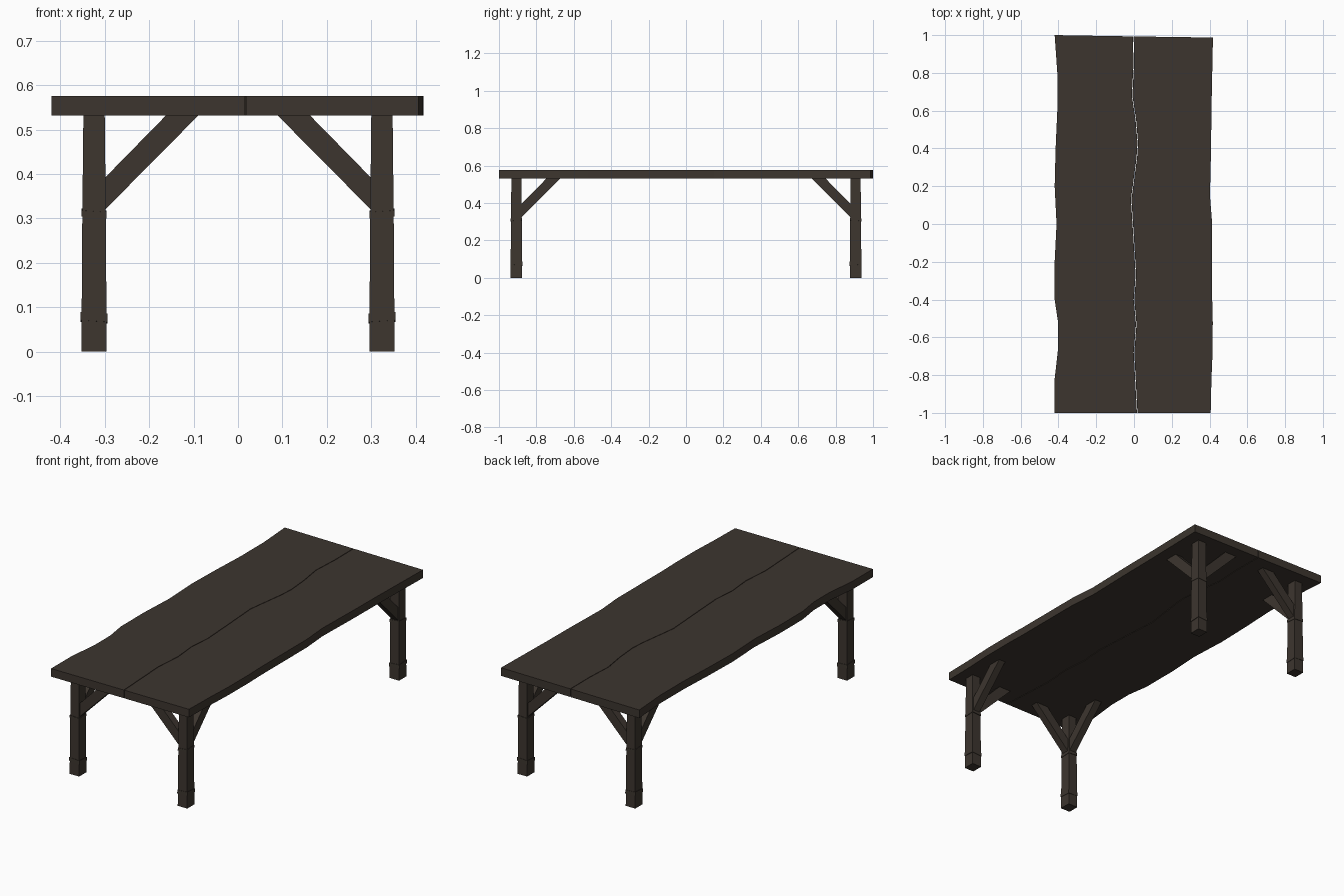
import bpy, bmesh, math
from mathutils import Matrix, Vector

if "Cube" in bpy.data.objects:
    bpy.data.objects.remove(bpy.data.objects["Cube"])

wood = bpy.data.materials.new("dark wood")
wood.diffuse_color = (0.046, 0.036, 0.028, 1)
wood.use_nodes = True
wood.node_tree.nodes["Principled BSDF"].inputs["Base Color"].default_value = wood.diffuse_color
Z0, Z1 = 0.532, 0.576


def finish(name, bm):
    bmesh.ops.recalc_face_normals(bm, faces=bm.faces)
    me = bpy.data.meshes.new(name)
    bm.to_mesh(me)
    bm.free()
    me.materials.append(wood)
    ob = bpy.data.objects.new(name, me)
    bpy.context.collection.objects.link(ob)
    return ob


def prism(name, outline, depth):
    """Extrude a closed 3D outline along a vector."""
    bm = bmesh.new()
    f = bm.faces.new([bm.verts.new(p) for p in outline])
    g = bmesh.ops.extrude_face_region(bm, geom=[f])["geom"]
    bmesh.ops.translate(bm, vec=depth,
                        verts=[v for v in g if isinstance(v, bmesh.types.BMVert)])
    return finish(name, bm)


def tapered_box(name, x, y, sections, tilt=(0, 0)):
    """Square post through (z, half x, half y) sections, optionally tilted."""
    bm = bmesh.new()
    rings = [[bm.verts.new((x + sx * hx, y + sy * hy, z + tilt[0] * sx + tilt[1] * sy))
              for sx, sy in ((-1, -1), (1, -1), (1, 1), (-1, 1))] for z, hx, hy in sections]
    for a, b in zip(rings, rings[1:]):
        for i in range(4):
            j = (i + 1) % 4
            bm.faces.new((a[i], a[j], b[j], b[i]))
    bm.faces.new(rings[0])
    bm.faces.new(rings[-1])
    return finish(name, bm)


# Live-edge planks: outlines as (x, y) from back to front
left = [(-.42, 1), (-.406, .8), (-.406, .6), (-.415, .4), (-.42, .2), (-.41, 0),
        (-.42, -.2), (-.42, -.4), (-.402, -.52), (-.402, -.66), (-.42, -.82), (-.42, -1)]
seam = [(-.003, .993), (-.002, .83), (-.01, .68), (.01, .55), (.02, .43), (.015, .35),
        (-.015, .13), (0, -.1), (.01, -.27), (0, -.4), (.012, -.53), (0, -.68), (.017, -1)]
right = [(.418, .987), (.41, .6), (.408, .4), (.402, .15), (.414, 0), (.414, -.4),
         (.417, -.52), (.416, -.68), (.41, -.82), (.406, -1)]
GAP = 0.0015
for name, a, b in (("left_plank", left, [(x - GAP, y) for x, y in seam]),
                   ("right_plank", [(x + GAP, y) for x, y in seam], right)):
    prism(name, [(x, y, Z0) for x, y in a + b[::-1]], (0, 0, Z1 - Z0))

# Legs with bands and two diagonal braces each
LX, LY, W = 0.324, 0.907, 0.02
for sx, sn in ((-1, "left"), (1, "right")):
    for sy, fn in ((-1, "front"), (1, "back")):
        tag = f"{fn}_{sn}_"
        x, y = sx * LX, sy * LY
        tapered_box(tag + "leg", x, y, [(0, .0285, .031), (.3, .0265, .029), (Z0 + .002, .024, .0265)])
        tapered_box(tag + "lower_band", x, y,
                    [(.067, .0305, .0325), (.086, .0302, .0322)], (.002 * sx, .002 * sy))
        tapered_box(tag + "upper_band", x, y,
                    [(.304, .0285, .031), (.318, .0283, .0308)], (.002 * sx, -.002 * sy))
        # brace profile: (distance from leg axis, height)
        prof = [(.02, .315), (.027, .322), (.236, Z0 + .001), (.163, Z0 + .001), (.02, .387)]
        prism(tag + "cross_brace", [(x - sx * d, y - W, z) for d, z in prof], (0, 2 * W, 0))
        prism(tag + "long_brace", [(x - W, y - sy * d, z) for d, z in prof], (2 * W, 0, 0))
